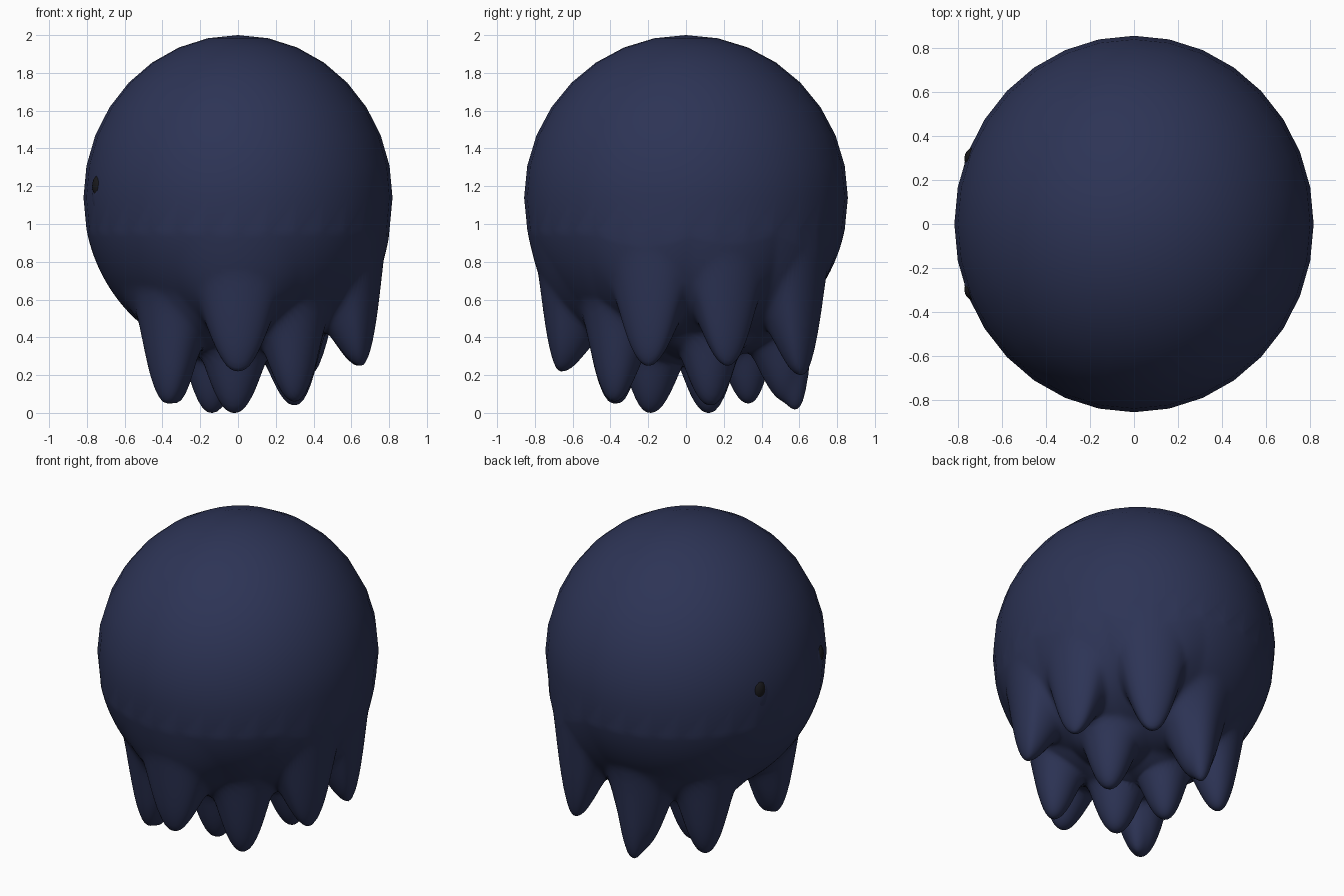
import bpy, bmesh, math
from mathutils import Vector

if "Cube" in bpy.data.objects:
    bpy.data.objects.remove(bpy.data.objects["Cube"])

RX, RY, RZ, CZ = 0.818, 0.857, 0.86, 1.14


def material(name, color):
    m = bpy.data.materials.new(name)
    m.diffuse_color = (*color, 1)
    m.use_nodes = True
    m.node_tree.nodes["Principled BSDF"].inputs["Base Color"].default_value = m.diffuse_color
    return m


navy = material("navy", (0.026, 0.034, 0.092))
black = material("black", (0.010, 0.010, 0.012))

# Drips under the body: x, y, tip height, radius, outward squash
DRIPS = [
    (0.00, -0.66, 0.22, 0.21, 0.60),
    (0.65, -0.20, 0.25, 0.20, 0.60),
    (0.64, 0.22, 0.25, 0.19, 0.60),
    (0.37, 0.61, 0.20, 0.20, 0.60),
    (-0.04, 0.53, 0.06, 0.20, 0.90),
    (-0.03, 0.60, 0.08, 0.12, 0.80),
    (-0.37, 0.33, 0.05, 0.18, 0.95),
    (-0.37, -0.38, 0.05, 0.19, 0.85),
    (-0.30, -0.34, 0.14, 0.10, 1.0),
    (0.30, -0.38, 0.06, 0.18, 0.95),
    (0.30, 0.13, 0.04, 0.17, 1.0),
    (-0.14, 0.12, 0.00, 0.17, 1.0),
    (-0.02, -0.19, 0.00, 0.18, 1.0),
]


def drop(co):
    """Smoothly merged downward pull of all drips (core plus web) at a point."""
    total = 0
    for x, y, tip, radius, squash in DRIPS:
        centre = Vector((x, y))
        d = Vector((co.x, co.y)) - centre
        out = d.dot(centre.normalized())
        side = max(d.length_squared - out * out, 0)
        web_out = out / 0.55 if out > 0 else out
        if out > 0:
            out /= squash
        t = math.sqrt(side + out * out) / (radius * 0.97)
        w = math.sqrt(side + web_out ** 2) / (radius * 1.6)
        f = 0.79 * (1 - min(t, 1) ** 2.2) ** 1.3 + 0.21 * (1 - min(w, 1) ** 2) ** 1.5
        total += (f * max(co.z - tip, 0)) ** 4
    return total ** 0.25


# Body: faceted-outline ball whose finer underside is pulled into drips
bm = bmesh.new()
bmesh.ops.create_uvsphere(bm, u_segments=32, v_segments=16, radius=1)
low = {e for f in bm.faces if f.calc_center_median().z < -0.15 for e in f.edges}
bmesh.ops.subdivide_edges(bm, edges=list(low), cuts=7, use_grid_fill=True)
for v in bm.verts:
    if v.co.z < -0.2:
        v.co.normalize()
    v.co = Vector((v.co.x * RX, v.co.y * RY, v.co.z * RZ + CZ))
for v in bm.verts:
    if v.co.z < 0.96:
        v.co.z -= drop(v.co)
# Soften the creases between drips
soft = [v for v in bm.verts if 0.26 < v.co.z < 0.7]
for _ in range(2):
    bmesh.ops.smooth_vert(bm, verts=soft, factor=0.5,
                          use_axis_x=True, use_axis_y=True, use_axis_z=True)
for f in bm.faces:
    f.smooth = True
mesh = bpy.data.meshes.new("body")
bm.to_mesh(mesh)
bm.free()
mesh.materials.append(navy)
body = bpy.data.objects.new("body", mesh)
bpy.context.collection.objects.link(body)


def blob(name, loc, scale, yaw, mat):
    bpy.ops.mesh.primitive_uv_sphere_add(segments=24, ring_count=12, radius=1,
                                         location=loc, rotation=(0, 0, yaw))
    ob = bpy.context.object
    ob.name = name
    ob.scale = scale
    ob.data.materials.append(mat)
    bpy.ops.object.shade_smooth()


# Eyes with shallow lids on the -x side
for side, label in ((-1, "right"), (1, "left")):
    yaw = -side * 0.38
    blob(label + "_eye", (-0.735, side * 0.305, 1.20), (0.036, 0.044, 0.060), yaw, black)
    blob(label + "_eyelid", (-0.738, side * 0.30, 1.16), (0.027, 0.065, 0.10), yaw, navy)
